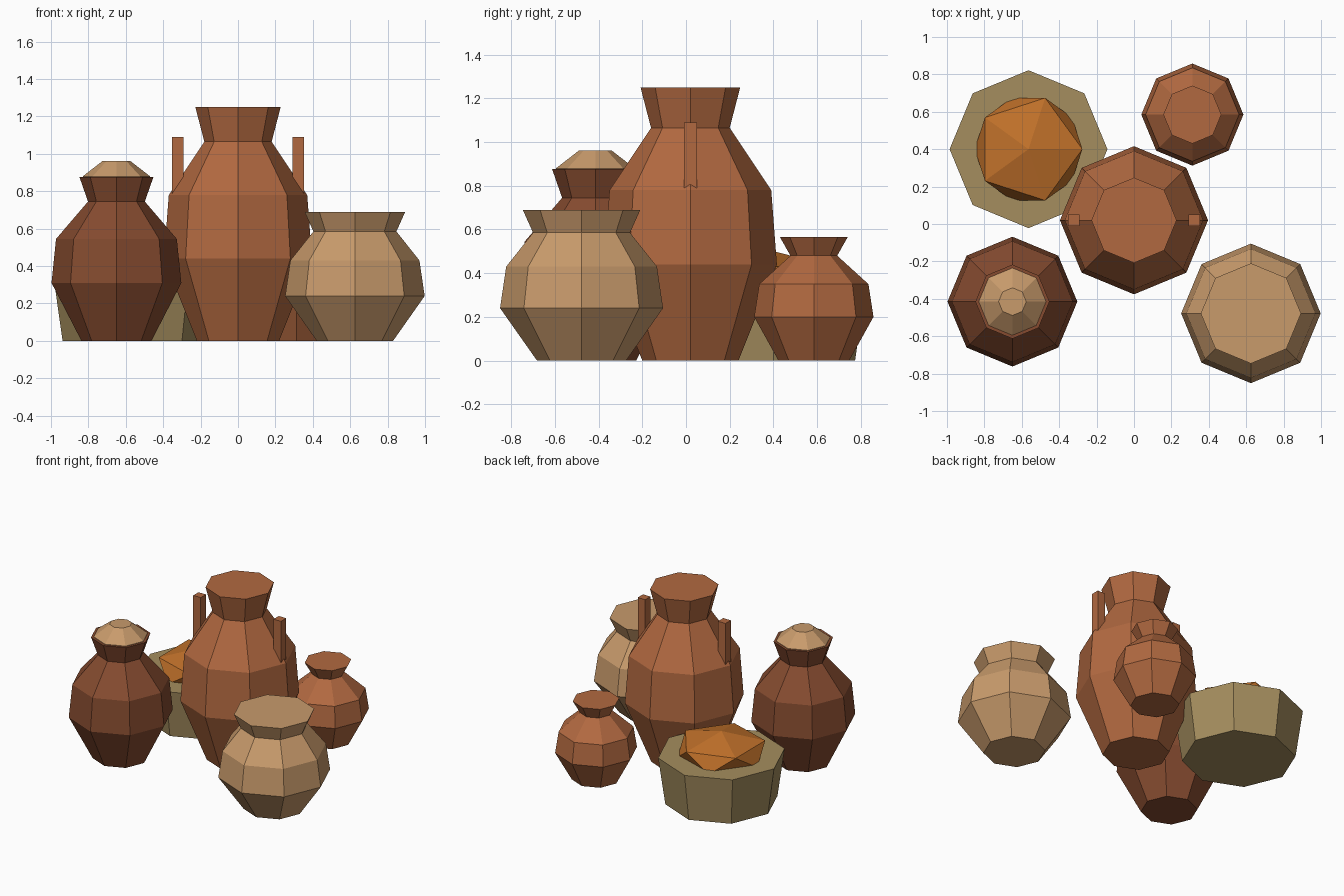
import bpy, bmesh
from math import cos, sin, pi
from mathutils import Matrix

if "Cube" in bpy.data.objects:
    bpy.data.objects.remove(bpy.data.objects["Cube"])


def material(name, rgb):
    m = bpy.data.materials.new(name)
    m.diffuse_color = (*[c ** 2.2 for c in rgb], 1)
    m.use_nodes = True
    m.node_tree.nodes["Principled BSDF"].inputs["Base Color"].default_value = m.diffuse_color
    return m


def finish(name, bm, mat):
    bmesh.ops.recalc_face_normals(bm, faces=bm.faces)
    mesh = bpy.data.meshes.new(name)
    bm.to_mesh(mesh)
    bm.free()
    mesh.materials.append(mat)
    obj = bpy.data.objects.new(name, mesh)
    bpy.context.collection.objects.link(obj)
    return obj


def turned(name, x, y, profile, mat, sides=8):
    """Closed, flat-faced vessel lathed from (radius, height) points."""
    bm = bmesh.new()
    rings = [[bm.verts.new((x + r * cos(2 * pi * i / sides), y + r * sin(2 * pi * i / sides), z))
              for i in range(sides)] for r, z in profile]
    for a, b in zip(rings, rings[1:]):
        for i in range(sides):
            j = (i + 1) % sides
            bm.faces.new((a[i], a[j], b[j], b[i]))
    bm.faces.new(rings[0][::-1])
    bm.faces.new(rings[-1])
    return finish(name, bm, mat)


terracotta = material("terracotta", (0.69, 0.41, 0.26))
dark_clay = material("dark_clay", (0.52, 0.30, 0.20))
sand_clay = material("sand_clay", (0.78, 0.60, 0.42))
wicker = material("wicker", (0.64, 0.55, 0.37))
spice = material("spice", (0.75, 0.44, 0.18))

# Vessels
turned("tall_jar", 0, 0.02,
       [(0.22, 0), (0.396, 0.44), (0.37, 0.78), (0.18, 1.065), (0.228, 1.25)], terracotta)
turned("dark_jar", -0.65, -0.415,
       [(0.187, 0), (0.347, 0.31), (0.323, 0.545), (0.152, 0.745), (0.198, 0.877)], dark_clay)
turned("dark_jar_lid", -0.65, -0.415, [(0.18, 0.87), (0.18, 0.88), (0.074, 0.962)], sand_clay)
turned("wide_pot", 0.625, -0.478,
       [(0.204, 0), (0.373, 0.24), (0.345, 0.43), (0.222, 0.585), (0.268, 0.688)], sand_clay)
turned("small_pot", 0.312, 0.585,
       [(0.162, 0), (0.273, 0.2), (0.25, 0.35), (0.107, 0.48), (0.155, 0.565)], terracotta)
turned("basket", -0.564, 0.4, [(0.374, 0), (0.422, 0.34)], wicker)

# Upright handles on the tall jar shoulders
for side, label in ((-1, "left"), (1, "right")):
    bm = bmesh.new()
    bmesh.ops.create_cube(bm, size=1, matrix=Matrix.Translation((side * 0.322, 0.02, 0.915))
                          @ Matrix.Diagonal((0.06, 0.06, 0.35, 1)))
    finish(label + "_handle", bm, terracotta)

# Spice heap in the basket
bm = bmesh.new()
bmesh.ops.create_icosphere(bm, subdivisions=1, radius=0.322,
                           matrix=Matrix.Translation((-0.564, 0.4, 0.372))
                           @ Matrix.Diagonal((1, 1, 0.4, 1)))
finish("spice_heap", bm, spice)
